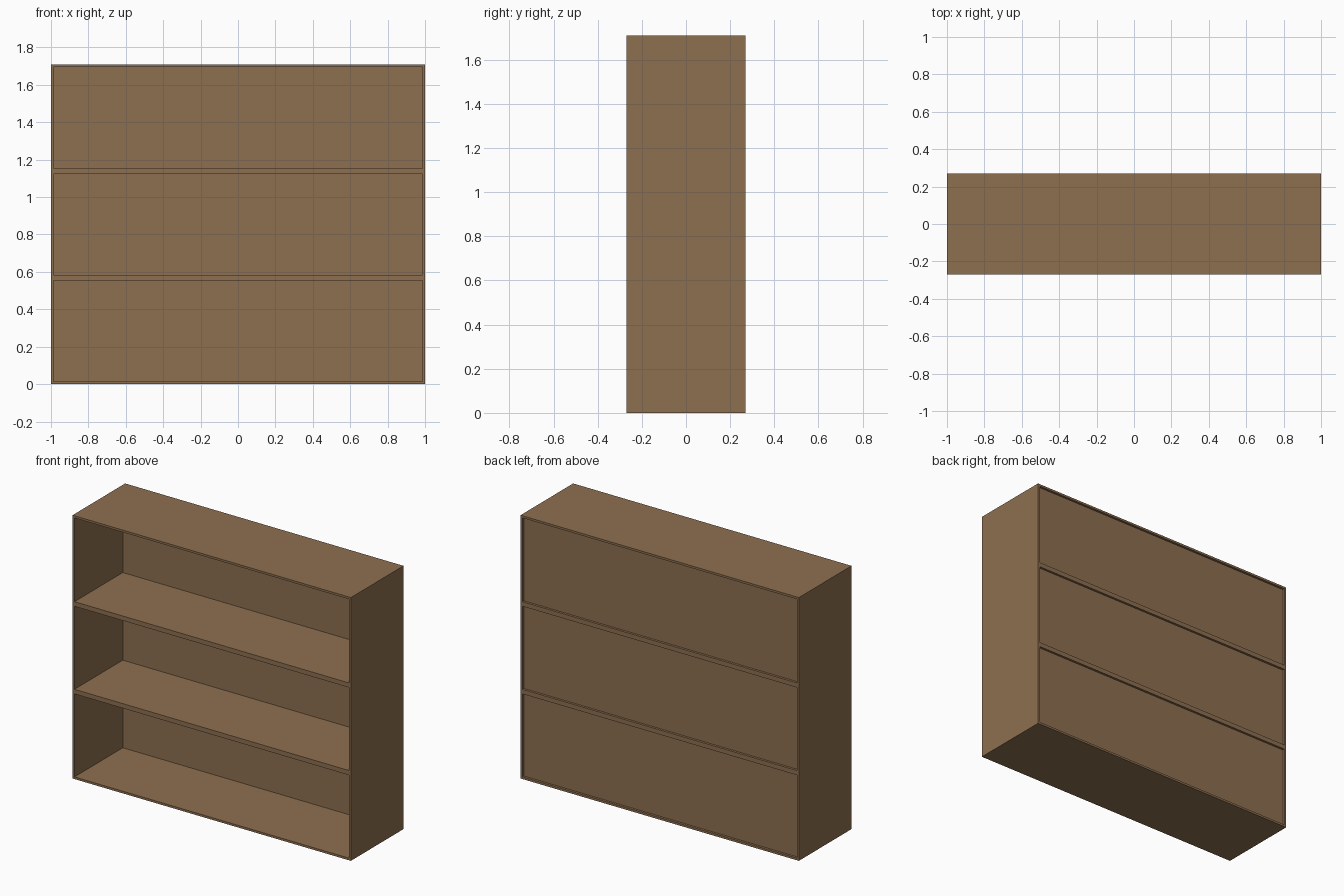
import bpy

if "Cube" in bpy.data.objects:
    bpy.data.objects.remove(bpy.data.objects["Cube"])

W, D, H = 1.0, 0.27, 1.71   # half width, half depth, height
T = 0.014                   # outer board thickness

wood = bpy.data.materials.new("wood")
wood.diffuse_color = (0.27, 0.16, 0.08, 1)
wood.use_nodes = True
wood.node_tree.nodes["Principled BSDF"].inputs["Base Color"].default_value = wood.diffuse_color


def board(name, x0, x1, y0, y1, z0, z1):
    bpy.ops.mesh.primitive_cube_add(size=1, location=((x0 + x1) / 2, (y0 + y1) / 2, (z0 + z1) / 2))
    ob = bpy.context.object
    ob.name = name
    ob.scale = (x1 - x0, y1 - y0, z1 - z0)
    bpy.ops.object.transform_apply(location=False, rotation=False, scale=True)
    ob.data.materials.append(wood)
    return ob


# Outer frame
board("left_side", -W, -W + T, -D, D, 0, H)
board("right_side", W - T, W, -D, D, 0, H)
board("bottom_board", -W + T, W - T, -D, D, 0, T)
board("top_board", -W + T, W - T, -D, D, H - T, H)

# Two inner shelves, flush with the frame front and back
shelves = [(0.553, 0.583), (1.122, 1.152)]
for i, (z0, z1) in enumerate(shelves):
    board(f"shelf_{i + 1}", -W + T, W - T, -D, D, z0, z1)

# Back panels, slightly recessed, one per compartment
levels = [T] + [z for s in shelves for z in s] + [H - T]
for i in range(3):
    board(f"back_panel_{i + 1}", -W + T, W - T, 0.226, 0.255, levels[2 * i], levels[2 * i + 1])
